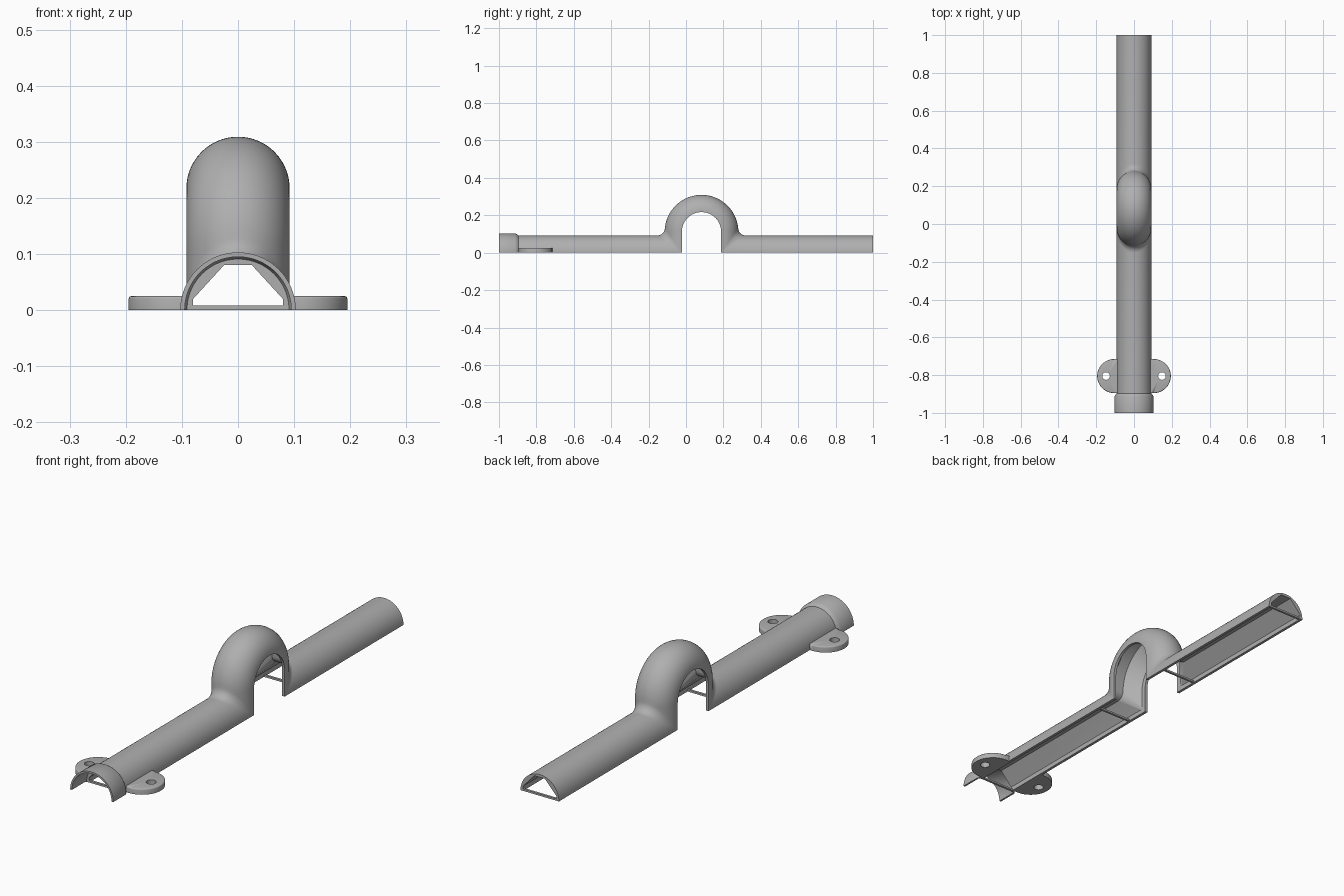
import bpy, bmesh
from math import pi, sin, cos, asin, sqrt

if "Cube" in bpy.data.objects:
    bpy.data.objects.remove(bpy.data.objects["Cube"])

grey = bpy.data.materials.new("light grey")
grey.use_nodes = True
grey.diffuse_color = (0.43, 0.43, 0.43, 1)
grey.node_tree.nodes["Principled BSDF"].inputs["Base Color"].default_value = grey.diffuse_color

R = 0.092                      # outer radius of the half pipe
BEND_Y, BEND_Z, BEND_R = 0.083, 0.112, 0.105
PIPE_FRONT = -0.905


def finish(name, bm, angle=35):
    bmesh.ops.remove_doubles(bm, verts=bm.verts, dist=1e-5)
    bmesh.ops.recalc_face_normals(bm, faces=bm.faces)
    mesh = bpy.data.meshes.new(name)
    bm.to_mesh(mesh)
    bm.free()
    mesh.materials.append(grey)
    ob = bpy.data.objects.new(name, mesh)
    bpy.context.collection.objects.link(ob)
    bpy.ops.object.select_all(action='DESELECT')
    ob.select_set(True)
    bpy.context.view_layer.objects.active = ob
    bpy.ops.object.shade_smooth_by_angle(angle=angle * pi / 180)
    return ob


def loft(name, rows):
    """Join equal rows of points (one per section point) into a closed solid."""
    bm = bmesh.new()
    grid = [[bm.verts.new(p) for p in row] for row in rows]
    for a, b in zip(grid, grid[1:] + grid[:1]):
        for j in range(len(a) - 1):
            bm.faces.new((a[j], a[j + 1], b[j + 1], b[j]))
    for j in (0, -1):
        bm.faces.new([row[j] for row in grid])
    return finish(name, bm)


def half_circle(r, n=40):
    return [(r * cos(pi * i / n), r * sin(pi * i / n)) for i in range(n + 1)]


def pipe_line(u, h):
    """Lengthwise line at height h over the base: run, fillet, arch, mirrored."""
    fillet, rho = 0.04 * h / R, BEND_R + h
    dz = max(0, h + fillet - BEND_Z)
    beta = asin(dz / (rho + fillet))
    cy = -(rho + fillet) * cos(beta)
    half = []
    for i in range(9):
        t = -pi / 2 + (pi / 2 - beta) * i / 8
        half.append((cy + fillet * cos(t), h + fillet + fillet * sin(t)))
    for i in range(21):
        t = beta + (pi / 2 - beta) * i / 20
        half.append((-rho * cos(t), BEND_Z + rho * sin(t)))
    line = half + [(-y, z) for y, z in half[-2::-1]]
    pts = [(u, BEND_Y + y, z) for y, z in line]
    return [(u, PIPE_FRONT, h)] + pts + [(u, 1, h)]


# Half pipe with arch, round outside and a faceted channel inside
channel = [(-0.08, 0), (-0.08, 0.02), (-0.025, 0.08),
           (0.025, 0.08), (0.08, 0.02), (0.08, 0)]
loft("arched_half_pipe", [pipe_line(u, h) for u, h in half_circle(R) + channel])

# Socket collar: outer skin, chamfered to the pipe, and inner bore
stations = [(-1, 0.103, 0.095), (-0.912, 0.103, 0.095),
            (-0.905, 0.099, 0.091), (-0.895, 0.091, 0.088)]
outer = [[(r * c[0], y, r * c[1]) for y, r, _ in stations] for c in half_circle(1)]
inner = [[(r * c[0], y, r * c[1]) for y, _, r in stations] for c in half_circle(1)]
loft("socket_collar", outer + inner[::-1])

# Thin tie bars across the open base
for name, y in (("front_tie_bar", -0.9), ("arch_front_tie_bar", -0.13),
                ("arch_back_tie_bar", 0.296), ("back_tie_bar", 0.995)):
    bm = bmesh.new()
    bmesh.ops.create_cube(bm, size=1)
    bmesh.ops.scale(bm, vec=(0.166, 0.01, 0.008), verts=bm.verts)
    bmesh.ops.translate(bm, vec=(0, y, 0.004), verts=bm.verts)
    finish(name, bm)

# Mounting tabs with screw holes
TAB_Y, TAB_X, TAB_R, HOLE_X, HOLE_R, TAB_H = -0.805, 0.105, 0.09, 0.148, 0.02, 0.025


def ring(bm, pts):
    vs = [bm.verts.new((x, y, 0)) for x, y in pts]
    return [bm.edges.new((vs[i - 1], vs[i])) for i in range(len(vs))]


for name, side in (("left_mounting_tab", 1), ("right_mounting_tab", -1)):
    bm = bmesh.new()
    edge = [(0.084, TAB_Y - TAB_R)]
    edge += [(TAB_X + TAB_R * sin(pi * i / 32), TAB_Y - TAB_R * cos(pi * i / 32))
             for i in range(33)]
    edge += [(0.084, TAB_Y + TAB_R)]
    hole = [(HOLE_X + HOLE_R * cos(pi * i / 12), TAB_Y + HOLE_R * sin(pi * i / 12))
            for i in range(24)]
    edges = ring(bm, [(side * x, y) for x, y in edge])
    edges += ring(bm, [(side * x, y) for x, y in hole])
    bmesh.ops.triangle_fill(bm, edges=edges, use_beauty=True)
    top = bmesh.ops.extrude_face_region(bm, geom=bm.faces[:])["geom"]
    lifted = [v for v in top if isinstance(v, bmesh.types.BMVert)]
    bmesh.ops.translate(bm, vec=(0, 0, TAB_H), verts=lifted)
    bmesh.ops.recalc_face_normals(bm, faces=bm.faces)
    # Round the outer top rim
    rim = []
    for e in bm.edges:
        high = all(v.co.z > TAB_H / 2 for v in e.verts)
        arc = all(abs(v.co.x) > 0.1 and
                  sqrt((abs(v.co.x) - TAB_X) ** 2 + (v.co.y - TAB_Y) ** 2) > TAB_R - 0.001
                  for v in e.verts)
        if high and arc and e.calc_face_angle(0) > 1:
            rim.append(e)
    bmesh.ops.bevel(bm, geom=rim, offset=0.005, segments=3, profile=0.5, affect='EDGES')
    finish(name, bm)
